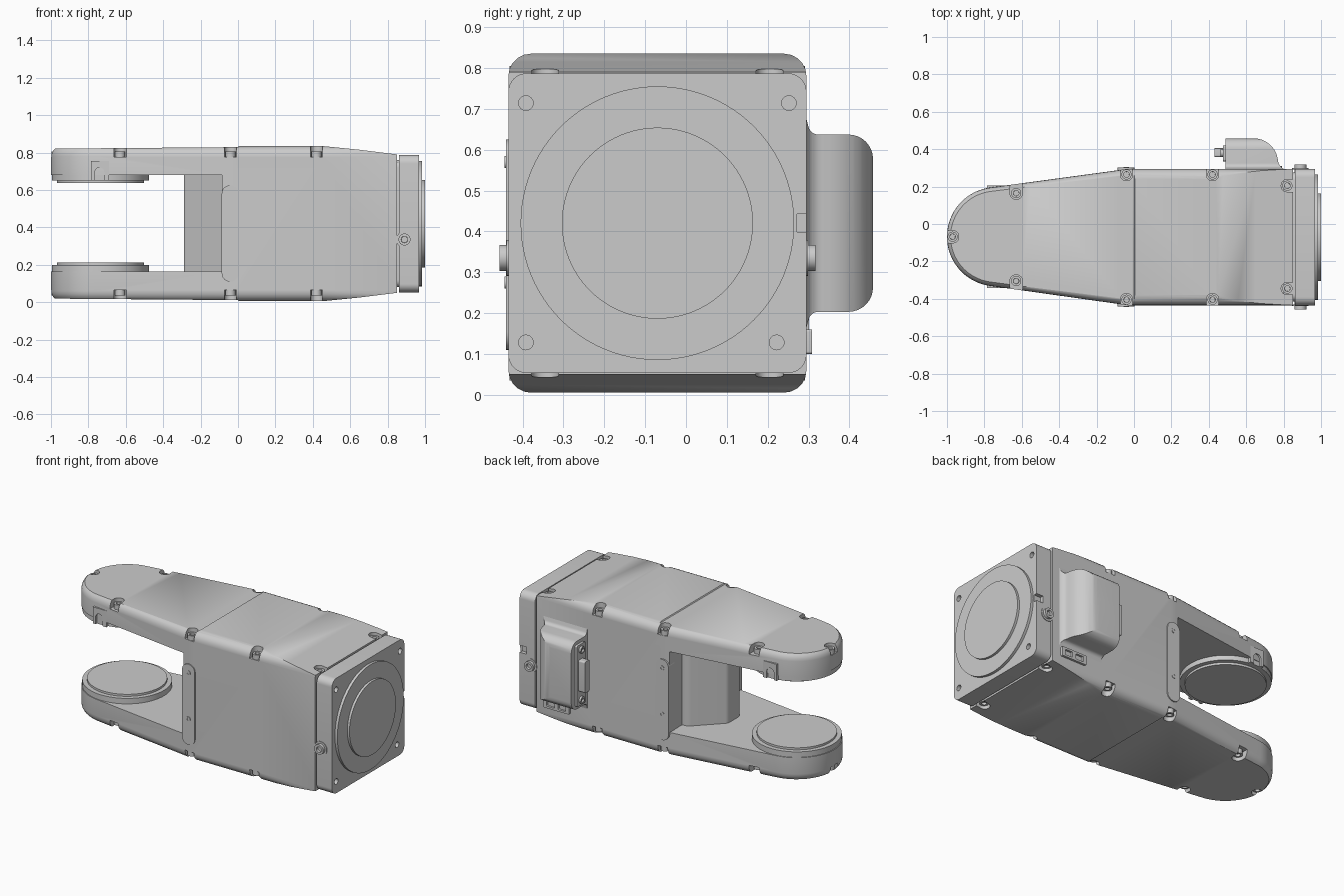
import bpy, bmesh, math
from mathutils import Vector

cube = bpy.data.objects.get("Cube")
if cube:
    bpy.data.objects.remove(cube)

MID_Y, MID_Z = -0.07, 0.42
AXES = {"x": lambda a, b, t: (t, a, b),
        "y": lambda a, b, t: (a, t, b),
        "z": lambda a, b, t: (a, b, t)}


def finish(name, bm):
    bmesh.ops.recalc_face_normals(bm, faces=bm.faces)
    mesh = bpy.data.meshes.new(name)
    bm.to_mesh(mesh)
    bm.free()
    ob = bpy.data.objects.new(name, mesh)
    bpy.context.collection.objects.link(ob)
    return ob


def fillet(points, seg=8):
    """Round the corners of an outline given as (a, b, radius)."""
    out = []
    for i, (a, b, r) in enumerate(points):
        p = Vector((a, b))
        if not r:
            out.append(p)
            continue
        u = (Vector(points[i - 1][:2]) - p).normalized()
        v = (Vector(points[(i + 1) % len(points)][:2]) - p).normalized()
        half = u.angle(v) / 2
        centre = p + (u + v).normalized() * r / math.sin(half)
        start = p + u * r / math.tan(half) - centre
        end = p + v * r / math.tan(half) - centre
        turn = math.atan2(start.x * end.y - start.y * end.x, start.dot(end))
        for k in range(seg + 1):
            t = turn * k / seg
            c, s = math.cos(t), math.sin(t)
            out.append(centre + Vector((start.x * c - start.y * s,
                                        start.x * s + start.y * c)))
    return out


def inset(outline, d):
    """Move every edge of a counter-clockwise outline inwards by d."""
    pts = [Vector(p) for p in outline]
    out = []
    for i, p in enumerate(pts):
        u = (p - pts[i - 1]).normalized()
        v = (pts[(i + 1) % len(pts)] - p).normalized()
        n, m = Vector((-u.y, u.x)), Vector((-v.y, v.x))
        out.append(p + (n + m) * d / (1 + n.dot(m)))
    return out


def add_loft(bm, sections, axis):
    """Skin a closed solid through (outline, height) sections."""
    rings = [[bm.verts.new(AXES[axis](p[0], p[1], t)) for p in outline] for outline, t in sections]
    bm.faces.new(rings[0][::-1])
    bm.faces.new(rings[-1])
    n = len(rings[0])
    for low, high in zip(rings, rings[1:]):
        for i in range(n):
            j = (i + 1) % n
            bm.faces.new((low[i], low[j], high[j], high[i]))


def add_prism(bm, outline, axis, lo, hi):
    add_loft(bm, [(outline, lo), (outline, hi)], axis)


def prism(name, outline, axis, lo, hi):
    bm = bmesh.new()
    add_prism(bm, outline, axis, lo, hi)
    return finish(name, bm)


def rect(a0, a1, b0, b1, r=0):
    return fillet([(a0, b0, r), (a1, b0, r), (a1, b1, r), (a0, b1, r)])


def circle(a, b, r, n=64):
    return [(a + r * math.cos(2 * math.pi * k / n), b + r * math.sin(2 * math.pi * k / n))
            for k in range(n)]


def boolean(ob, cutter, operation="DIFFERENCE"):
    mod = ob.modifiers.new("cut", "BOOLEAN")
    mod.operation, mod.object, mod.solver = operation, cutter, "EXACT"
    bpy.context.view_layer.objects.active = ob
    bpy.ops.object.modifier_apply(modifier=mod.name)
    bpy.data.objects.remove(cutter)


def screw(name, loc, direction, r, depth):
    """Socket head screw whose outer face sits at loc."""
    bm = bmesh.new()
    bmesh.ops.create_cone(bm, cap_ends=True, segments=24, radius1=r, radius2=r, depth=depth)
    top = max(bm.faces, key=lambda f: f.calc_center_median().z)
    bmesh.ops.inset_individual(bm, faces=[top], thickness=r * 0.45)
    bmesh.ops.inset_individual(bm, faces=[top], thickness=r * 0.02, depth=-r * 0.5)
    rot = Vector(direction).to_track_quat("Z", "Y").to_matrix()
    for v in bm.verts:
        v.co = rot @ (v.co - Vector((0, 0, depth / 2))) + Vector(loc)
    return finish(name, bm)


# Main housing: plan outline with rounded rim
HUB = (-0.735, -0.068)
HALF, HUB_R, RIM = 0.365, 0.265, 0.055
tip = [(HUB[0] + HUB_R * math.cos(math.radians(t)), HUB[1] + HUB_R * math.sin(math.radians(t)))
       for t in range(98, 263, 4)]
plan = [(1.1, MID_Y - HALF), (1.1, MID_Y + HALF), (-0.03, MID_Y + HALF)] + tip + [(-0.03, MID_Y - HALF)]
rim = [(RIM * (1 - math.cos(a)), 0.835 - RIM * (1 - math.sin(a)))
       for a in (math.radians(18 * k) for k in range(6))]
sections = [(inset(plan, d), 2 * MID_Z - z) for d, z in reversed(rim)]
sections += [(inset(plan, d), z) for d, z in rim]
shell = bmesh.new()
add_loft(shell, sections, "z")
housing = finish("housing", shell)

# Side profile: thinner arms, tapered front
upper = [(0.85, 0.79), (0.65, 0.815), (0.44, 0.836), (0.005, 0.836), (0, 0.829), (-1.1, 0.82)]
profile = upper + [(x, 2 * MID_Z - z) for x, z in reversed(upper)]
boolean(housing, prism("profile_cutter", profile, "y", -1, 1), "INTERSECT")

# Gap between the two arms
boolean(housing, prism("gap_cutter", rect(-1.3, -0.085, 0.165, 0.68), "y", -1, 1))

# Notches for the cover screws, same on top and bottom
spots = [((x, MID_Y + s * w), (0, s), 0.775)
         for x, w in ((-0.63, 0.235), (-0.04, 0.335), (0.42, 0.335)) for s in (-1, 1)]
spots += [((0.82, MID_Y + s * 0.275), (1, 0), 0.75) for s in (-1, 1)]
spots += [((-0.97, HUB[1]), (-1, 0), 0.775)]
R = 0.033
for (x, y), (dx, dy), floor in spots:
    slot = fillet([(x + dx * a - dy * b, y + dy * a + dx * b, r) for a, b, r in
                   ((0.12, -R, 0), (0.12, R, 0), (-R, R, R * 0.95), (-R, -R, R * 0.95))])
    low = 2 * MID_Z - floor
    boolean(housing, prism("upper_notch_cutter", slot, "z", floor, 0.9))
    boolean(housing, prism("lower_notch_cutter", slot, "z", -0.06, low))
    screw("upper_cover_screw", (x, y, floor + 0.03), (0, 0, 1), 0.027, 0.045)
    screw("lower_cover_screw", (x, y, low - 0.03), (0, 0, -1), 0.027, 0.045)

# Web joining the arms
web = [(0, 0.16, 0), (-0.12, 0.16, 0.06), (-0.29, -0.01, 0.04),
       (-0.29, -0.13, 0.04), (-0.07, -0.34, 0), (0, -0.34, 0)]
prism("arm_web", fillet(web), "z", 0.15, 0.70)

# Joint hubs and pads
for side, faces in (("lower", (0.15, 0.2, 0.213)), ("upper", (0.69, 0.65, 0.636))):
    prism(side + "_hub", circle(*HUB, 0.26), "z", faces[0], faces[1])
    prism(side + "_pad", circle(*HUB, 0.232), "z", faces[1], faces[2])

# Stop tabs on the upper arm with arched recess
for s in (-1, 1):
    face = HUB[1] + s * 0.275
    tab = prism("stop_tab", rect(-0.785, -0.69, 0.65, 0.755), "y", HUB[1] + s * 0.18, face)
    hole = fillet([(-0.765, 0.6, 0), (-0.715, 0.6, 0), (-0.715, 0.72, 0.024), (-0.765, 0.72, 0.024)])
    boolean(tab, prism("arch_cutter", hole, "y", face - 0.012, face + 0.012))

# Slotted cover strips on both sides
for s in (-1, 1):
    prism("side_strip", rect(-0.087, 0.003, 0.11, 0.625, 0.044), "y",
          MID_Y + s * 0.31, MID_Y + s * 0.371)
    for z in (0.275, 0.57):
        screw("strip_screw", (-0.042, MID_Y + s * 0.374, z), (0, s, 0), 0.015, 0.02)

# Neck and front flange
prism("flange_neck", rect(MID_Y - 0.345, MID_Y + 0.345, 0.08, 0.76, 0.04), "x", 0.8, 0.9)
flange = prism("flange", rect(MID_Y - HALF, MID_Y + HALF, 0.053, 0.787, 0.045), "x", 0.86, 0.968)
holes = bmesh.new()
for y, z in ((-0.392, 0.714), (0.252, 0.714), (-0.392, 0.128), (0.222, 0.128)):
    add_prism(holes, circle(y, z, 0.018, 24), "x", 0.93, 1.1)
add_prism(holes, rect(0.272, 0.4, 0.398, 0.443), "x", 0.92, 1.1)
boolean(flange, finish("flange_cutter", holes))
prism("flange_ring", circle(MID_Y, MID_Z, 0.335, 96), "x", 0.96, 0.985)
prism("flange_boss", circle(MID_Y, MID_Z, 0.234, 96), "x", 0.98, 1.0)
for s in (-1, 1):
    face = MID_Y + s * HALF
    prism("flange_washer", circle(0.89, 0.335, 0.044, 32), "y", face - 0.004, face + 0.004)
    screw("flange_screw", (0.89, face + s * 0.022, 0.335), (0, s, 0), 0.032, 0.05)

# Rear cable hood: plan shape crossed with end shape
hood_plan = fillet([(0.49, 0.27, 0), (0.49, 0.458, 0), (0.75, 0.458, 0.13),
                    (0.775, 0.31, 0.05), (0.8, 0.295, 0), (0.8, 0.27, 0)])
hood = prism("cable_hood", hood_plan, "z", 0.1, 0.75)
hood_end = fillet([(0.27, 0.165, 0), (0.295, 0.165, 0), (0.305, 0.203, 0.025), (0.458, 0.203, 0.06),
                   (0.458, 0.637, 0.06), (0.305, 0.637, 0.025), (0.295, 0.675, 0), (0.27, 0.675, 0)])
boolean(hood, prism("hood_cutter", hood_end, "x", 0, 1), "INTERSECT")

# Connector and its screws on the hood
prism("connector_plate", rect(0.335, 0.42, 0.225, 0.615, 0.01), "x", 0.475, 0.5)
prism("connector_plug", rect(0.358, 0.405, 0.32, 0.52, 0.01), "x", 0.43, 0.48)
for z in (0.26, 0.58):
    screw("connector_screw", (0.462, 0.38, z), (-1, 0, 0), 0.022, 0.03)

# Small twin port under the hood
port = prism("twin_port", rect(0.61, 0.79, 0.10, 0.16, 0.006), "y", 0.28, 0.309)
for x in (0.66, 0.74):
    socket = rect(x - 0.027, x + 0.027, 0.113, 0.147, 0.005)
    boolean(port, prism("socket_cutter", socket, "y", 0.296, 0.35))

# Smooth shading with crisp edges
bpy.ops.object.select_all(action="DESELECT")
for ob in bpy.context.collection.objects:
    if ob.type == "MESH":
        ob.select_set(True)
bpy.context.view_layer.objects.active = housing
bpy.ops.object.shade_smooth_by_angle(angle=math.radians(30))
